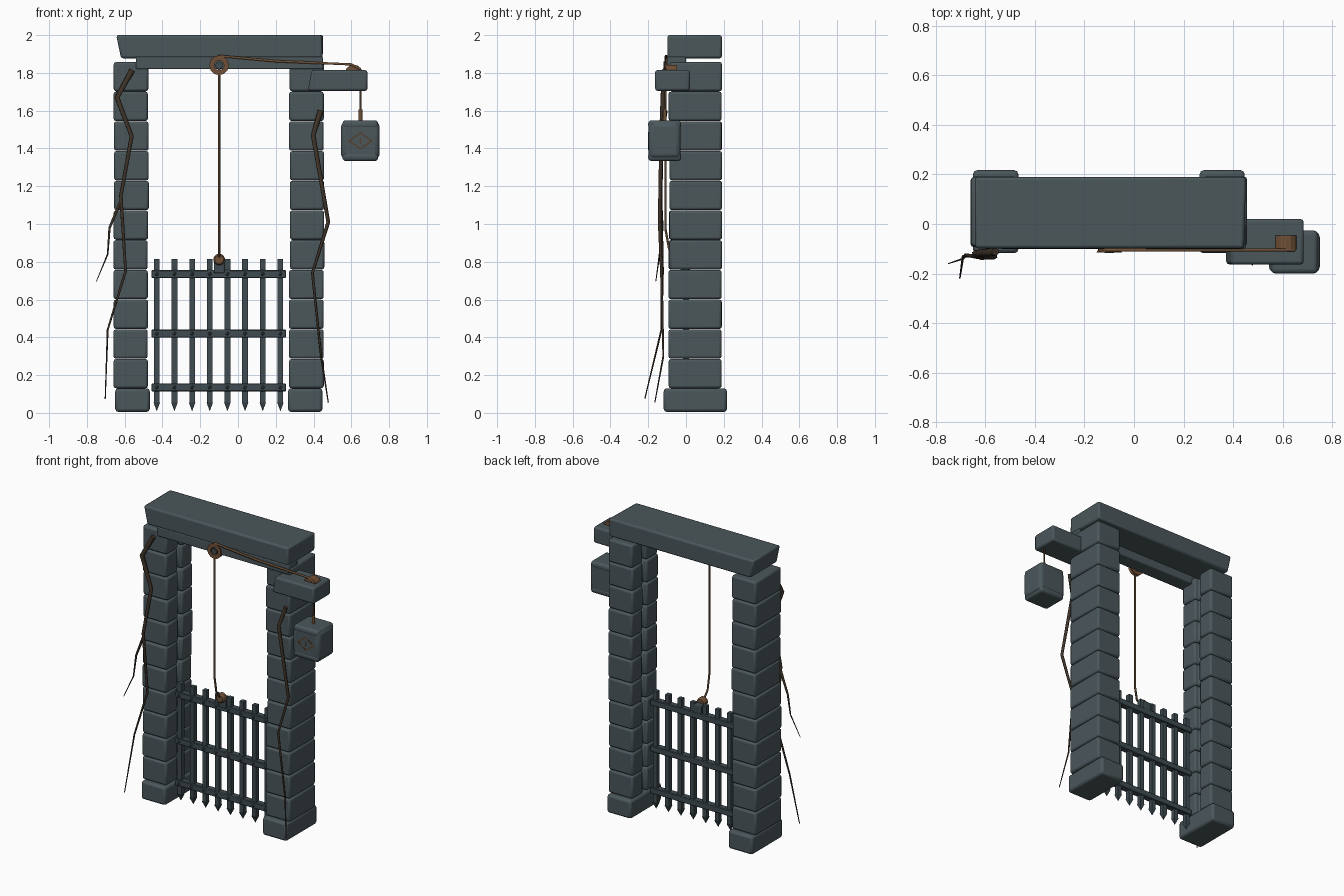
import bpy, bmesh, math, random
from mathutils import Matrix, Vector

random.seed(4)
if "Cube" in bpy.data.objects:
    bpy.data.objects.remove(bpy.data.objects["Cube"], do_unlink=True)


def material(name, rgb):
    m = bpy.data.materials.new(name)
    m.use_nodes = True
    m.diffuse_color = (*rgb, 1)
    m.node_tree.nodes["Principled BSDF"].inputs["Base Color"].default_value = (*rgb, 1)
    return m


STONE = material("slate stone", (0.07, 0.095, 0.105))
IRON = material("dark iron", (0.05, 0.072, 0.082))
WOOD = material("warm wood", (0.16, 0.08, 0.037))
ROPE = material("brown rope", (0.09, 0.052, 0.028))
VINE = material("dry vine", (0.05, 0.034, 0.022))


def finish(bm, name, mat, bevel=0.0, segments=2):
    bmesh.ops.recalc_face_normals(bm, faces=bm.faces)
    me = bpy.data.meshes.new(name)
    bm.to_mesh(me)
    bm.free()
    ob = bpy.data.objects.new(name, me)
    bpy.context.collection.objects.link(ob)
    me.materials.append(mat)
    if bevel:
        mod = ob.modifiers.new("Bevel", "BEVEL")
        mod.width, mod.segments = bevel, segments
        bpy.ops.object.select_all(action="DESELECT")
        bpy.context.view_layer.objects.active = ob
        ob.select_set(True)
        bpy.ops.object.shade_smooth_by_angle(angle=math.radians(40))
    return ob


def add_box(bm, x, y, z):
    """Add a box given its (low, high) range on each axis."""
    size = [r[1] - r[0] for r in (x, y, z)]
    mid = [(r[0] + r[1]) / 2 for r in (x, y, z)]
    mat = Matrix.Translation(mid) @ Matrix.Diagonal((*size, 1))
    return bmesh.ops.create_cube(bm, size=1, matrix=mat)["verts"]


def box(name, x, y, z, mat=STONE, bevel=0.0, segments=2):
    bm = bmesh.new()
    add_box(bm, x, y, z)
    return finish(bm, name, mat, bevel, segments)


def add_prism(bm, points, offset):
    """Extrude a closed outline by an offset vector."""
    face = bm.faces.new([bm.verts.new(p) for p in points])
    out = bmesh.ops.extrude_face_region(bm, geom=[face])["geom"]
    bmesh.ops.translate(bm, vec=offset, verts=[v for v in out if isinstance(v, bmesh.types.BMVert)])


def disc(name, centre, radius, depth, mat, sides=12, bevel=0.0):
    """Cylinder whose axis runs front to back."""
    bm = bmesh.new()
    bmesh.ops.create_cone(bm, cap_ends=True, segments=sides, radius1=radius, radius2=radius, depth=depth,
                          matrix=Matrix.Translation(centre) @ Matrix.Rotation(math.pi / 2, 4, "X"))
    return finish(bm, name, mat, bevel, 1)


def strand(name, points, radii, mat):
    """Tapered round strand through the given points."""
    cu = bpy.data.curves.new(name, "CURVE")
    cu.dimensions, cu.bevel_depth, cu.bevel_resolution, cu.use_fill_caps = "3D", 1.0, 1, True
    sp = cu.splines.new("POLY")
    sp.points.add(len(points) - 1)
    for i, (pt, p) in enumerate(zip(sp.points, points)):
        pt.co = (*p, 1)
        t = i / (len(points) - 1)
        pt.radius = radii[0] + (radii[1] - radii[0]) * t
    cu.materials.append(mat)
    ob = bpy.data.objects.new(name, cu)
    bpy.context.collection.objects.link(ob)
    bpy.ops.object.select_all(action="DESELECT")
    bpy.context.view_layer.objects.active = ob
    ob.select_set(True)
    bpy.ops.object.convert(target="MESH")


# Pillars: grooved stone courses on a wider base
COURSES, BOTTOM, TOP = 11, 0.13, 1.86
for side, inner, outer, base in (("right", -0.475, -0.658, (-0.65, -0.467)),
                                 ("left", 0.272, 0.455, (0.265, 0.447))):
    box(side + "_pillar_base", base, (-0.118, 0.217), (0.005, BOTTOM), bevel=0.016)
    depth = 0.035 if outer > inner else -0.035
    step = (TOP - BOTTOM) / COURSES
    for i in range(COURSES):
        j = random.uniform(-0.004, 0.004)
        a, b, front, back = inner + j, outer + j / 2, -0.09 + j, 0.19 + j / 2
        outline = [(a, front), (b, front), (b, back), (a, back),
                   (a, 0.075), (a + depth, 0.075), (a + depth, 0.035), (a, 0.035)]
        bm = bmesh.new()
        z = BOTTOM + i * step
        add_prism(bm, [(x, y, z) for x, y in outline], (0, 0, step - 0.002))
        finish(bm, f"{side}_pillar_block_{i + 1}", STONE, 0.013)

# Lintel with slanted ends, and the beam under its front edge
bm = bmesh.new()
for v in add_box(bm, (-0.645, 0.452), (-0.098, 0.19), (1.877, 2.0)):
    if v.co.z < 1.9:
        v.co.x += 0.026 if v.co.x < 0 else -0.004
    elif v.co.x > 0 and v.co.y < 0:
        v.co.x -= 0.008
finish(bm, "lintel", STONE, 0.012)
box("under_beam", (-0.54, 0.45), (-0.1, 0.0), (1.82, 1.885), bevel=0.006)

# Side bracket carrying the counterweight
bm = bmesh.new()
for v in add_box(bm, (0.37, 0.685), (-0.163, 0.02), (1.705, 1.815)):
    if v.co.x < 0.5 and v.co.z > 1.75:
        v.co.x += 0.02
finish(bm, "bracket", STONE, 0.012)
disc("bracket_roller", (0.613, -0.075, 1.795), 0.048, 0.056, WOOD, 14)

# Pulley: wooden wheel ring with an iron hub
wheel = Vector((-0.1, -0.103, 1.84))
bm = bmesh.new()
SIDES = 12
rings = []
for r, y in ((0.026, -0.012), (0.052, -0.012), (0.044, 0), (0.052, 0.012), (0.026, 0.012)):
    angles = [math.tau * k / SIDES for k in range(SIDES)]
    rings.append([bm.verts.new(wheel + Vector((r * math.cos(t), y, r * math.sin(t)))) for t in angles])
for r1, r2 in zip(rings, rings[1:] + rings[:1]):
    for k in range(SIDES):
        n = (k + 1) % SIDES
        bm.faces.new((r1[k], r1[n], r2[n], r2[k]))
finish(bm, "pulley_wheel", WOOD)
disc("pulley_hub", wheel, 0.02, 0.03, IRON, 10)

# Ropes from gate to pulley, across to the bracket and down
strand("gate_rope", [(-0.1, -0.108, 1.83), (-0.1, -0.108, 0.97), (-0.1, -0.09, 0.87), (-0.1, -0.04, 0.81)],
       (0.007, 0.007), ROPE)
strand("cross_rope", [(-0.14, -0.105, 1.865), (-0.1, -0.105, 1.89), (0.2, -0.105, 1.862),
                      (0.6, -0.105, 1.845), (0.648, -0.105, 1.82)], (0.007, 0.007), WOOD)
strand("weight_rope", [(0.648, -0.105, 1.82), (0.648, -0.113, 1.55)], (0.006, 0.006), ROPE)
strand("weight_knot", [(0.648, -0.113, 1.605), (0.648, -0.113, 1.54)], (0.011, 0.011), WOOD)

# Counterweight with bulging bands and a diamond inlay
box("counterweight", (0.545, 0.75), (-0.198, -0.028), (1.345, 1.54), bevel=0.026, segments=3)
for label, z in (("lower", 1.355), ("upper", 1.525)):
    box(label + "_weight_band", (0.553, 0.742), (-0.2, -0.026), (z - 0.022, z + 0.024), bevel=0.018, segments=3)


def diamond(w, h):
    return [(0.648 + dx * w, -0.2, 1.44 + dz * h) for dx, dz in ((1, 0), (0, 1), (-1, 0), (0, -1))]


bm = bmesh.new()
big = [bm.verts.new(p) for p in diamond(0.067, 0.047)]
small = [bm.verts.new(p) for p in diamond(0.053, 0.037)]
for k in range(4):
    n = (k + 1) % 4
    bm.faces.new((big[k], big[n], small[n], small[k]))
out = bmesh.ops.extrude_face_region(bm, geom=bm.faces[:])["geom"]
bmesh.ops.translate(bm, vec=(0, 0.005, 0), verts=[v for v in out if isinstance(v, bmesh.types.BMVert)])
finish(bm, "weight_diamond", ROPE)
bm = bmesh.new()
add_prism(bm, diamond(0.006, 0.02), (0, 0.005, 0))
finish(bm, "weight_diamond_centre", ROPE)

# Gate: square spiked bars, rails and rivets
GATE_Y, HALF = 0.0, 0.015
bar_xs = [-0.43 + 0.0935 * i for i in range(8)]
bm = bmesh.new()
for x in bar_xs:
    add_box(bm, (x - HALF, x + HALF), (GATE_Y - HALF, GATE_Y + HALF), (0.055, 0.815))
    bmesh.ops.create_cone(bm, cap_ends=True, segments=4, radius1=0.0, radius2=0.025, depth=0.047,
                          matrix=Matrix.Translation((x, GATE_Y, 0.0325)) @ Matrix.Rotation(math.pi / 4, 4, "Z"))
finish(bm, "gate_bars", IRON)
for label, z in (("lower", 0.135), ("middle", 0.42), ("upper", 0.735)):
    box(label + "_gate_rail", (-0.458, 0.255), (GATE_Y - 0.022, GATE_Y + 0.022), (z - 0.021, z + 0.021),
        IRON, 0.004, 1)
    bm = bmesh.new()
    for x in bar_xs:
        bmesh.ops.create_icosphere(bm, subdivisions=1, radius=0.011,
                                   matrix=Matrix.Translation((x, GATE_Y - 0.022, z)))
    finish(bm, label + "_rail_rivets", IRON)

# Lifting lug and knot on the gate
box("gate_lug", (-0.128, -0.072), (-0.03, 0.02), (0.74, 0.81), IRON, 0.006)
disc("gate_knot", (-0.1, -0.035, 0.812), 0.033, 0.045, WOOD, 8, 0.008)

# Dry vines hanging on the pillar fronts
strand("right_vine", [(-0.56, -0.112, 1.815), (-0.64, -0.12, 1.67), (-0.563, -0.13, 1.465),
                      (-0.62, -0.135, 1.15), (-0.595, -0.125, 0.75), (-0.69, -0.13, 0.44),
                      (-0.703, -0.218, 0.075)], (0.017, 0.003), VINE)
strand("right_vine_branch", [(-0.617, -0.135, 1.13), (-0.68, -0.125, 0.98), (-0.69, -0.14, 0.84),
                             (-0.75, -0.16, 0.695)], (0.009, 0.002), VINE)
strand("left_vine", [(0.437, -0.11, 1.6), (0.398, -0.13, 1.47), (0.478, -0.14, 1.01),
                     (0.394, -0.13, 0.74), (0.44, -0.12, 0.3), (0.478, -0.165, 0.055)], (0.015, 0.003), VINE)
